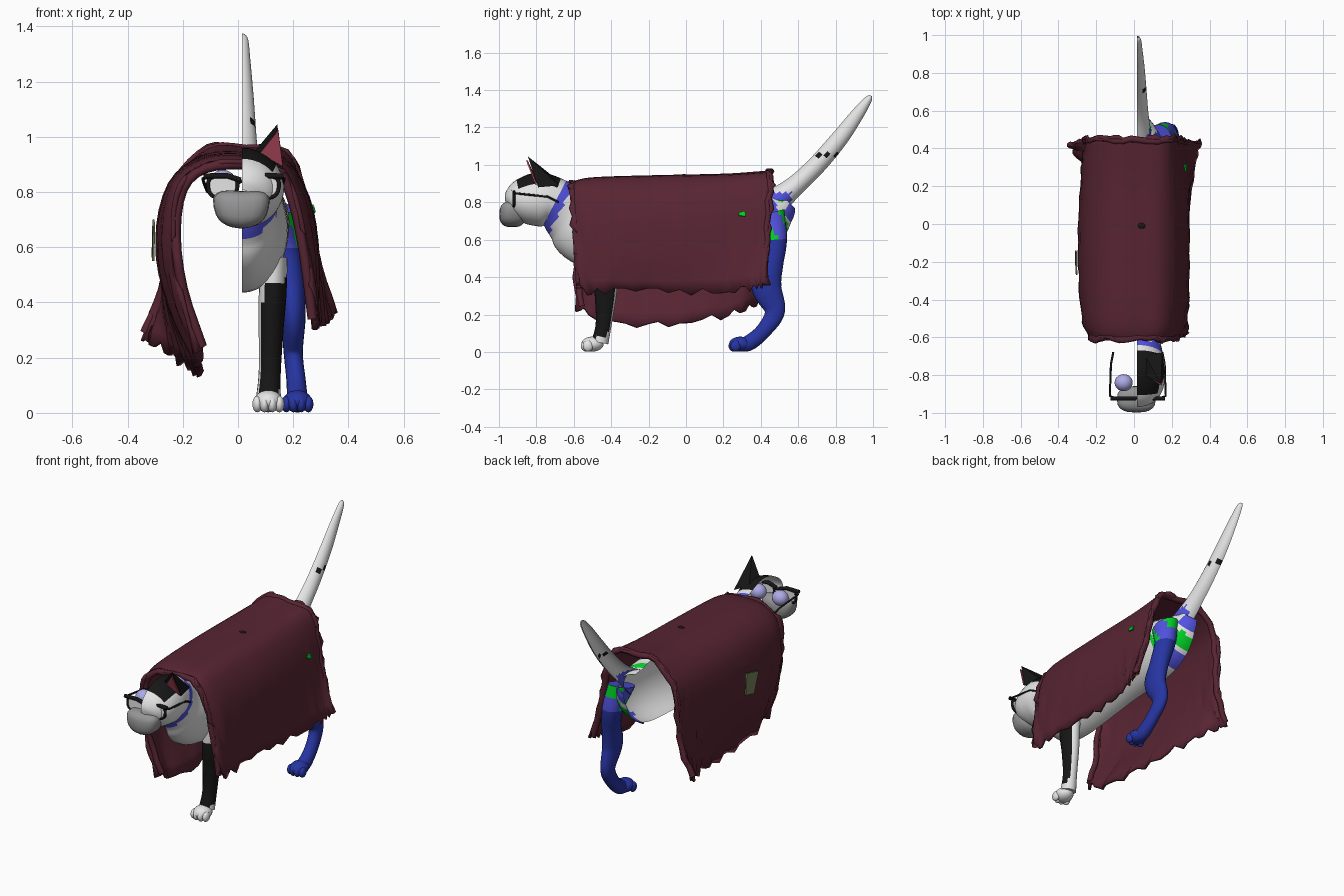
import bpy, bmesh, math, random
from mathutils import Vector

random.seed(4)
cube = bpy.data.objects.get("Cube")
if cube:
    bpy.data.objects.remove(cube)

COLOURS = {
    "white_fur": (0.78, 0.78, 0.78), "black": (0.008, 0.008, 0.008),
    "deep_blue": (0.02, 0.035, 0.36), "mid_blue": (0.085, 0.085, 0.75),
    "lavender": (0.45, 0.43, 0.85), "green": (0.0, 0.65, 0.02),
    "maroon_cloth": (0.095, 0.018, 0.032), "grey": (0.3, 0.3, 0.3),
    "pink": (0.45, 0.07, 0.11), "olive": (0.19, 0.23, 0.1)}
MATS = {}
for name, rgb in COLOURS.items():
    m = bpy.data.materials.new(name)
    m.use_nodes = True
    m.diffuse_color = (*rgb, 1)
    m.node_tree.nodes["Principled BSDF"].inputs["Base Color"].default_value = (*rgb, 1)
    MATS[name] = m


def make(name, bm, colour, rule=None, angle=40):
    """Turn a bmesh into an object; rule(centre, normal) may name another colour."""
    bm.normal_update()
    me = bpy.data.meshes.new(name)
    names = []
    for f in bm.faces:
        c = (rule(f.calc_center_median(), f.normal) if rule else None) or colour
        if c not in names:
            names.append(c)
        f.material_index = names.index(c)
    bm.to_mesh(me)
    bm.free()
    for n in names:
        me.materials.append(MATS[n])
    ob = bpy.data.objects.new(name, me)
    bpy.context.collection.objects.link(ob)
    bpy.ops.object.select_all(action='DESELECT')
    ob.select_set(True)
    bpy.context.view_layer.objects.active = ob
    bpy.ops.object.shade_smooth_by_angle(angle=math.radians(angle))
    return ob


def smooth_path(pts, n):
    """Catmull-Rom interpolation of tuples of any length, n steps per span."""
    p = [Vector(q) for q in pts]
    p = [2 * p[0] - p[1]] + p + [2 * p[-1] - p[-2]]
    out = []
    for i in range(1, len(p) - 2):
        a, b, c, d = p[i - 1:i + 3]
        for k in range(n):
            t = k / n
            out.append(0.5 * (2 * b + (c - a) * t + (2 * a - 5 * b + 4 * c - d) * t * t
                              + (3 * b - a - 3 * c + d) * t ** 3))
    return out + [p[-2]]


def loft(name, stations, colour, rule=None, half=False, steps=6, seg=20):
    """Tube through (x, y, z, side radius, depth radius); half keeps the +x side, open."""
    bm = bmesh.new()
    st = smooth_path(stations, steps)
    rings = []
    for i, s in enumerate(st):
        a, b = st[max(i - 1, 0)], st[min(i + 1, len(st) - 1)]
        t = Vector((b[1] - a[1], b[2] - a[2])).normalized()
        ring = []
        for k in range(seg + 1 if half else seg):
            ang = math.pi * k / seg - math.pi / 2 if half else math.tau * k / seg
            d = s[4] * math.sin(ang)
            ring.append(bm.verts.new((s[0] + s[3] * math.cos(ang), s[1] - t.y * d, s[2] + t.x * d)))
        rings.append(ring)
    for r, q in zip(rings, rings[1:]):
        for k in range(seg):
            j = (k + 1) % len(r)
            bm.faces.new((r[k], q[k], q[j], r[j]))
    if not half:
        bm.faces.new(rings[0])
        bm.faces.new(rings[-1][::-1])
        bmesh.ops.recalc_face_normals(bm, faces=bm.faces)
    return make(name, bm, colour, rule)


def ball(name, centre, size, colour, power=1.0):
    bm = bmesh.new()
    bmesh.ops.create_uvsphere(bm, u_segments=20, v_segments=12, radius=1)
    for v in bm.verts:
        v.co = Vector([math.copysign(abs(c) ** power, c) * s for c, s in zip(v.co, size)]) + Vector(centre)
    return make(name, bm, colour)


def wire(name, pts, radius, colour, cyclic=False):
    cu = bpy.data.curves.new(name, 'CURVE')
    cu.dimensions = '3D'
    cu.bevel_depth = radius
    cu.bevel_resolution = 1
    sp = cu.splines.new('POLY')
    sp.points.add(len(pts) - 1)
    for p, q in zip(sp.points, pts):
        p.co = (*q, 1)
    sp.use_cyclic_u = cyclic
    cu.materials.append(MATS[colour])
    ob = bpy.data.objects.new(name, cu)
    bpy.context.collection.objects.link(ob)


def plate(name, pts, colour, thick=0.008, rule=None):
    bm = bmesh.new()
    f = bm.faces.new([bm.verts.new(p) for p in pts])
    f.normal_update()
    n = f.normal * thick
    ext = bmesh.ops.extrude_face_region(bm, geom=[f])["geom"]
    bmesh.ops.translate(bm, vec=n, verts=[v for v in ext if isinstance(v, bmesh.types.BMVert)])
    bmesh.ops.recalc_face_normals(bm, faces=bm.faces)
    return make(name, bm, colour, rule)


# Half body with head: black crown, blue collar, mottled rump
def body_rule(c, n):
    if abs(c.y + 0.675 - 0.5 * (c.z - 0.8)) < 0.024:
        return "mid_blue"
    if -0.9 < c.y < -0.68 and c.z > 0.87 and c.x < 0.13:
        return "black"
    if c.y > 0.36:
        w = math.sin(c.y * 40) + math.sin(c.z * 30 + 1)
        return "green" if w > 0.9 else "mid_blue" if w < -0.2 else None


X0 = 0.015
body = [(-.955, .78, .03, .03), (-.93, .79, .1, .085), (-.87, .805, .14, .125),
        (-.78, .815, .152, .145), (-.7, .8, .14, .13), (-.62, .735, .125, .16),
        (-.54, .68, .14, .21), (-.4, .66, .165, .225), (0, .68, .17, .2),
        (.3, .69, .17, .19), (.42, .72, .15, .16), (.5, .77, .1, .1), (.54, .81, .06, .06)]
loft("half_body", [(X0, *s) for s in body], "white_fur", body_rule, half=True)

# Tail with a thin dark band
tail = [(.46, .79, .08, .075), (.58, .885, .062, .055), (.7, 1.0, .052, .05),
        (.82, 1.14, .042, .046), (.92, 1.275, .03, .034), (.975, 1.35, .022, .02), (.99, 1.37, .008, .006)]
loft("half_tail", [(X0, *s) for s in tail], "white_fur",
     lambda c, n: "black" if 1.045 < c.z < 1.06 else "mid_blue" if c.y < .56 and c.z < .85 else None, half=True)

# Legs
loft("front_leg", [(.13, -.42, .56, .05, .08), (.125, -.43, .42, .05, .07), (.12, -.43, .3, .045, .058),
                   (.115, -.44, .15, .04, .043), (.11, -.46, .05, .045, .045)], "white_fur",
     lambda c, n: "black" if .08 < c.z < .48 and n.x - 1.2 * n.y > -.1 else None)
loft("hind_leg", [(.13, .44, .74, .07, .09), (.165, .475, .6, .06, .065), (.19, .455, .47, .05, .065),
                  (.2, .43, .35, .045, .08), (.2, .475, .22, .035, .055), (.21, .42, .12, .035, .042),
                  (.215, .34, .05, .038, .042), (.215, .28, .038, .04, .036)], "deep_blue",
     lambda c, n: None if c.z < .6 else "green" if math.sin(c.y * 45 + c.z * 30) > .5 else "mid_blue")
for part, x, y, colour in (("front", .11, -.5, "white_fur"), ("hind", .215, .29, "deep_blue")):
    ball(part + "_paw", (x, y, .042), (.052, .06, .04), colour)
    for i, dx in enumerate((-.04, -.014, .014, .04)):
        ball(f"{part}_toe_{i}", (x + dx, y - .04 + abs(dx) * .4, .032), (.018, .028, .03), colour)

# Ear: pink towards the front, black behind
bm = bmesh.new()
tip = bm.verts.new((.142, -.845, 1.045))
base = [bm.verts.new(p) for p in ((.05, -.8, .935), (.165, -.79, .88), (.15, -.68, .89), (.06, -.7, .93))]
for k in range(4):
    bm.faces.new((base[k], base[(k + 1) % 4], tip))
bmesh.ops.recalc_face_normals(bm, faces=bm.faces)
make("ear", bm, "black", angle=20)
plate("inner_ear", [(.08, -.808, .942), (.163, -.797, .895), (.146, -.847, 1.025)], "pink")

# Eyes, muzzle cover and glasses
GX, GY, GZ = .02, -.92, .818
for side, s in (("right", -1), ("left", 1)):
    ball(side + "_eye", (GX + s * .075, -.84, .835), (.048, .045, .045), "lavender")
    rim = []
    for k in range(24):
        a = math.tau * k / 24
        ca, sa = math.cos(a), math.sin(a)
        px = math.copysign(abs(ca) ** .7, ca) * (.053 + .006 * sa)
        rim.append((GX + s * .075 + px, GY, GZ + math.copysign(abs(sa) ** .7, sa) * .04))
    wire(side + "_rim", rim, .008, "black", True)
    plate(side + "_lens", rim, "white_fur", .003)
    wire(side + "_temple", [(GX + s * .125, GY, GZ + .035), (GX + s * .148, GY + .01, GZ + .03),
                            (GX + s * .142, -.74, .83), (GX + s * .13, -.68, .8)], .006, "black")
    wire(side + "_brow_bar", [(GX + s * .01, GY - .004, GZ + .025), (GX + s * .06, GY - .004, GZ + .041),
                              (GX + s * .145, GY - .004, GZ + .04)], .011, "black")
wire("bridge", [(GX - .025, GY, GZ + .012), (GX, GY, GZ + .024), (GX + .025, GY, GZ + .012)], .007, "black")
muzzle = ball("muzzle_cover", (.012, -.928, .735), (.1, .07, .068), "grey", .72)
for v in muzzle.data.vertices:
    v.co.x += (v.co.x - .012) * (v.co.z - .735) * 2
    v.co.z -= abs(v.co.x - .012) * -.1

# Draped cloth: cross-sections from right hem over the back to left hem
front = [(-.13, .24), (-.2, .45), (-.225, .65), (-.2, .81), (-.12, .885), (.02, .9), (.14, .88), (.2, .76), (.24, .57), (.27, .34)]
middle = [(-.13, .15), (-.24, .38), (-.285, .62), (-.245, .83), (-.12, .925), (.03, .935), (.16, .915), (.25, .78), (.28, .56), (.27, .32)]
back = [(-.34, .29), (-.27, .45), (-.25, .65), (-.225, .83), (-.1, .955), (.03, .955), (.17, .94), (.23, .8), (.27, .6), (.34, .36)]


def blend(p, q, t):
    return [tuple(Vector(a).lerp(Vector(b), t)) for a, b in zip(p, q)]


stops = [(-.615, front), (-.5, blend(front, middle, .7)), (-.16, middle), (.2, blend(middle, back, .3)),
         (.38, blend(middle, back, .75)), (.455, back)]
rows = smooth_path([(y, *[c for p in prof for c in p]) for y, prof in stops], 6)
bm = bmesh.new()
grid = []
for i, row in enumerate(rows):
    y = row[0]
    prof = smooth_path([(row[k], row[k + 1]) for k in range(1, len(row), 2)], 4)
    edge = 1 if i in (0, len(rows) - 1) else 0
    line = []
    for j, (x, z) in enumerate(prof):
        low = max(0, .85 - z) / .6
        fold = .014 * low * math.sin(y * 31 + z * 9) + .008 * low * math.sin(y * 67)
        x += math.copysign(fold + edge * .012, x)
        z += edge * .012 * (1 - low)
        yy = y * (1 - .06 * low) + edge * random.uniform(-.022, .022)
        if j in (0, len(prof) - 1):
            z += random.uniform(-.03, .02)
        line.append(bm.verts.new((x, yy, z)))
    grid.append(line)
for r, q in zip(grid, grid[1:]):
    for k in range(len(r) - 1):
        bm.faces.new((r[k], r[k + 1], q[k + 1], q[k]))
bmesh.ops.recalc_face_normals(bm, faces=bm.faces)
cloth = make("draped_cloth", bm, "maroon_cloth", angle=30)
sol = cloth.modifiers.new("thickness", 'SOLIDIFY')
sol.thickness = .016
sol.offset = 0

# Rolled hem folds around the front and back openings
for label, line_y, prof in (("front", -.605, front), ("back", .445, back)):
    pts = smooth_path(prof, 3)
    wire(label + "_hem_fold", [(p.x, line_y * (1 - .06 * max(0, .85 - p.y) / .6) + random.uniform(-.012, .012), p.y)
                               for p in pts], .018, "maroon_cloth")

# Small details on the cloth
plate("olive_patch", [(-.3, -.27, .67), (-.302, -.15, .7), (-.305, -.14, .57), (-.303, -.22, .55)], "olive")
plate("green_mark", [(.277, .28, .745), (.272, .315, .755), (.28, .32, .725), (.281, .285, .73)], "green")
ball("back_button", (.04, -.01, .945), (.02, .015, .006), "black")
